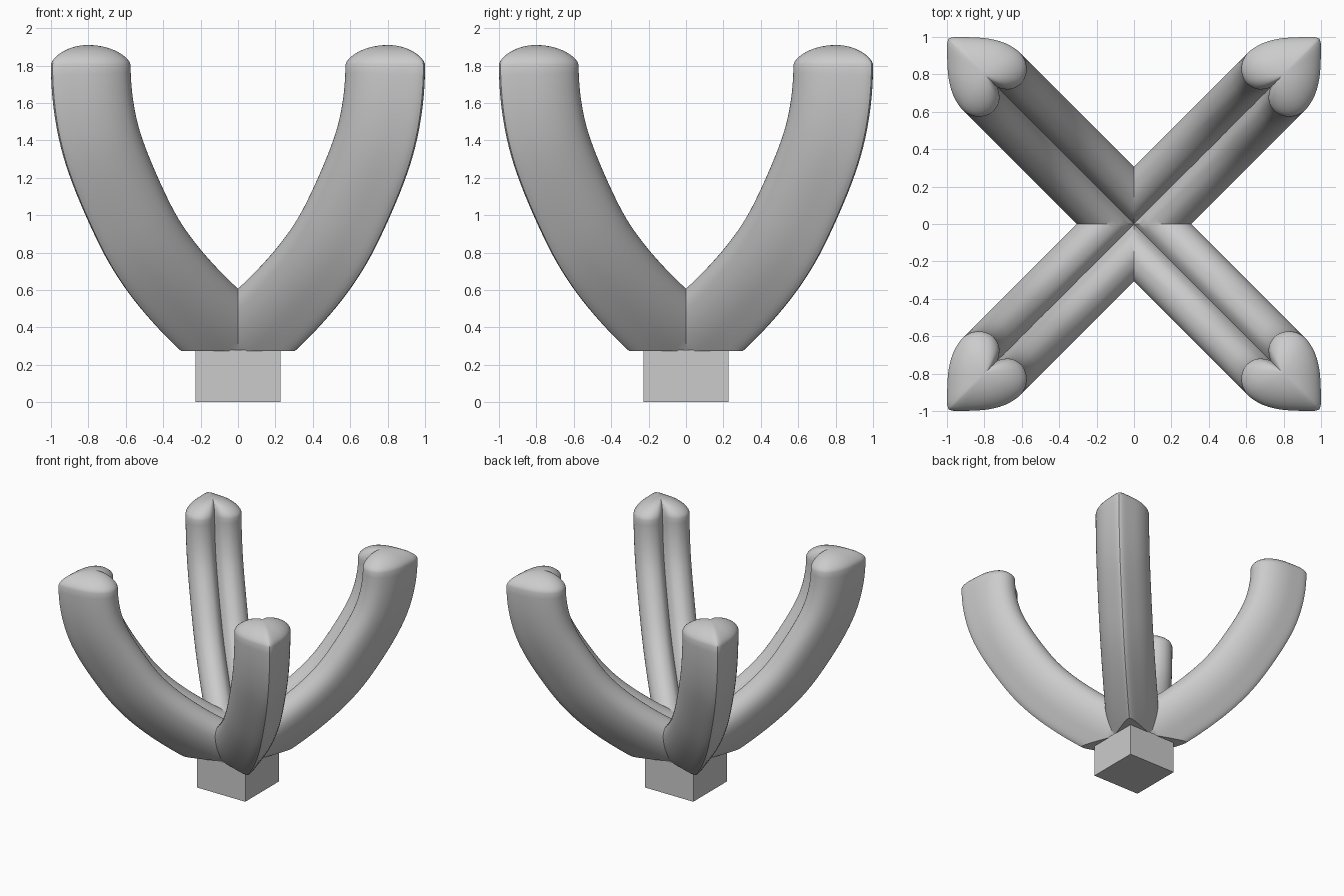
import bpy, bmesh, math
from mathutils import Vector

if "Cube" in bpy.data.objects:
    bpy.data.objects.remove(bpy.data.objects["Cube"])


def catmull(pts, steps, closed=False):
    """Smooth points and tangents; open curves use end points as phantoms."""
    n = len(pts)
    out = []
    for i in range(1, n - 2):
        p0, p1, p2, p3 = (Vector(pts[i + k]) for k in (-1, 0, 1, 2))
        last = i == n - 3
        for s in range(steps + (1 if last else 0)):
            t = s / steps
            pos = 0.5 * (2*p1 + (p2-p0)*t + (2*p0-5*p1+4*p2-p3)*t*t + (3*p1-p0-3*p2+p3)*t**3)
            tan = 0.5 * ((p2-p0) + 2*(2*p0-5*p1+4*p2-p3)*t + 3*(3*p1-p0-3*p2+p3)*t*t)
            out.append((pos, tan.normalized()))
    return out


# Outer spine of an arm: (distance along the diagonal, height)
spine = catmull([(-.6, -.27), (-.3, -.13), (0, .03), (.438, .28), (.817, .58),
                 (1.08, .9), (1.324, 1.35), (1.402, 1.805), (1.324, 2.26)], 8)

# Heart section: (depth from the tip, half width)
half = [p for p, _ in catmull([(-.01, -.02), (0, 0), (.018, .03), (.075, .085), (.15, .15),
                               (.23, .196), (.31, .216), (.37, .207), (.415, .175),
                               (.44, .13), (.443, .09), (.43, .05), (.405, .022),
                               (.37, 0), (.34, -.01)], 3)]
heart = [(p.x, p.y) for p in half] + [(p.x, -p.y) for p in half[-2:0:-1]]
R2 = math.sqrt(0.5)


def place(u, v, z):
    return Vector(((u + v) * R2, (u - v) * R2, z))


# Arm: heart sweep with a domed end
bm = bmesh.new()
rings = []
for p, t in spine:
    nu, nz = -t.y, t.x
    rings.append([bm.verts.new(place(p.x + nu*d, v, p.y + nz*d)) for d, v in heart])
end = spine[-1][0]
cd, rise = .27, .105
for s in (.97, .92, .85, .75, .63, .5, .36, .2, .08):
    z = end.y + rise * (1 - s*s) ** .65
    rings.append([bm.verts.new(place(end.x - cd - (d - cd)*s, v*s, z)) for d, v in heart])
n = len(heart)
for a, b in zip(rings, rings[1:]):
    for i in range(n):
        j = (i + 1) % n
        bm.faces.new((a[i], a[j], b[j], b[i]))
top = bm.verts.new(place(end.x - cd, 0, end.y + rise))
for i in range(n):
    bm.faces.new((rings[-1][i], rings[-1][(i + 1) % n], top))


def cut(co, no, fill=False):
    geom = bm.verts[:] + bm.edges[:] + bm.faces[:]
    r = bmesh.ops.bisect_plane(bm, geom=geom, plane_co=co, plane_no=no, clear_inner=True)
    if fill:
        edges = [e for e in r['geom_cut'] if isinstance(e, bmesh.types.BMEdge)]
        bmesh.ops.triangle_fill(bm, edges=edges, use_beauty=True)


# Flat underside, then trim to one quadrant
cut((0, 0, .275), (0, 0, 1), True)
cut((0, 0, 0), (1, 0, 0))
cut((0, 0, 0), (0, 1, 0))
bmesh.ops.recalc_face_normals(bm, faces=bm.faces[:])
if max(bm.faces, key=lambda f: f.calc_center_median().z).normal.z < 0:
    bmesh.ops.reverse_faces(bm, faces=bm.faces[:])
me = bpy.data.meshes.new("arms")
bm.to_mesh(me)
bm.free()
arms = bpy.data.objects.new("arms", me)
bpy.context.collection.objects.link(arms)
mir = arms.modifiers.new("four_arms", 'MIRROR')
mir.use_axis = (True, True, False)
mir.use_clip = True
bpy.context.view_layer.objects.active = arms
arms.select_set(True)
bpy.ops.object.modifier_apply(modifier=mir.name)
bpy.ops.object.shade_smooth_by_angle(angle=math.radians(40))

# Square base block
bpy.ops.mesh.primitive_cube_add(size=1, location=(0, 0, .14))
base = bpy.context.object
base.name = "base_block"
base.scale = (.455, .455, .28)
